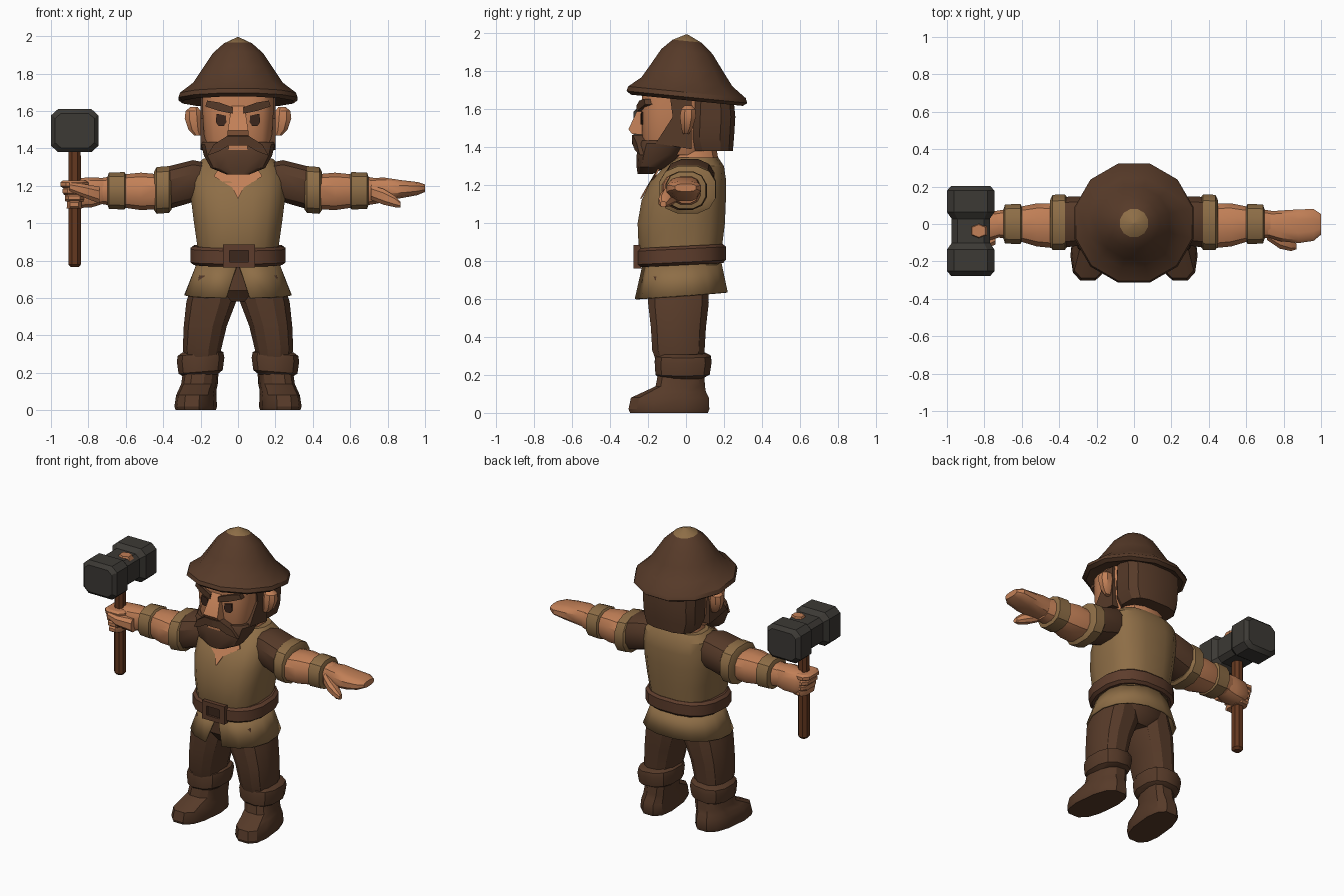
import bpy, bmesh, math


def material(name, rgb):
    m = bpy.data.materials.new(name)
    m.diffuse_color = (*rgb, 1)
    return m


BROWN = material("dark brown", (0.095, 0.043, 0.022))
LEATHER = material("leather", (0.11, 0.046, 0.025))
TAN = material("tan cloth", (0.27, 0.155, 0.062))
SKIN = material("skin", (0.54, 0.215, 0.095))
IRON = material("iron", (0.045, 0.041, 0.035))
WOOD = material("wood", (0.13, 0.04, 0.014))
DARK = material("eye brown", (0.045, 0.02, 0.012))


def finish(name, bm, mats, mirror=False, deform=None, rule=None):
    for v in bm.verts:
        if deform:
            v.co = deform(*v.co)
    bmesh.ops.recalc_face_normals(bm, faces=bm.faces)
    for f in bm.faces:
        if rule:
            f.material_index = rule(f.calc_center_median())
    me = bpy.data.meshes.new(name)
    bm.to_mesh(me)
    bm.free()
    for m in mats:
        me.materials.append(m)
    ob = bpy.data.objects.new(name, me)
    bpy.context.collection.objects.link(ob)
    if mirror:
        ob.modifiers.new("mirror", 'MIRROR')
    return ob


def loft(name, axis, rings, *mats, n=12, p=0.8, cap=True, **kw):
    """Skin superellipse rings (t, centre a, centre b, radius a, radius b) along an axis."""
    bm = bmesh.new()
    norm = math.cos(math.pi / n) ** p
    loops = []
    for t, ca, cb, ra, rb in rings:
        loop = []
        for k in range(n):
            ang = (k + 0.5) * math.tau / n
            c, s = math.cos(ang), math.sin(ang)
            a = ca + ra * math.copysign(abs(c) ** p, c) / norm
            b = cb + rb * math.copysign(abs(s) ** p, s) / norm
            loop.append(bm.verts.new({'x': (t, a, b), 'y': (a, t, b), 'z': (a, b, t)}[axis]))
        loops.append(loop)
    for lo, hi in zip(loops, loops[1:]):
        for k in range(n):
            j = (k + 1) % n
            bm.faces.new((lo[k], lo[j], hi[j], hi[k]))
    if cap:
        bm.faces.new(loops[0])
        bm.faces.new(loops[-1])
    return finish(name, bm, mats, **kw)


def prism(name, axis, pts, lo, hi, *mats, **kw):
    """Extrude an outline along x (outline y,z) or along y (outline x,z)."""
    bm = bmesh.new()
    put = lambda t, a, b: (t, a, b) if axis == 'x' else (a, t, b)
    A = [bm.verts.new(put(lo, *q)) for q in pts]
    B = [bm.verts.new(put(hi, *q)) for q in pts]
    bm.faces.new(A)
    bm.faces.new(B)
    for k in range(len(pts)):
        j = (k + 1) % len(pts)
        bm.faces.new((A[k], A[j], B[j], B[k]))
    return finish(name, bm, mats, **kw)


def rect(x0, x1, z0, z1):
    return [(x0, z0), (x1, z0), (x1, z1), (x0, z1)]


# hat, tilted back, with a tan tip
hat = [(1.68, 0.19), (1.648, 0.295), (1.665, 0.318), (1.69, 0.31), (1.745, 0.24),
       (1.82, 0.19), (1.905, 0.135), (1.96, 0.075), (1.995, 0.004)]
loft("hat", 'z', [(z, 0, 0.005, r, r) for z, r in hat], BROWN, TAN, n=12, p=1,
     deform=lambda x, y, z: (x, y, z - 0.1 * y), rule=lambda c: int(c.z > 1.965))

# head, hair and beard
loft("head", 'z', [(1.36, 0, -0.06, 0.15, 0.15), (1.45, 0, -0.06, 0.18, 0.17),
                   (1.6, 0, -0.06, 0.19, 0.175), (1.69, 0, -0.06, 0.19, 0.17)], SKIN, n=16, p=0.6)
loft("hair", 'z', [(1.38, 0, 0.135, 0.17, 0.112), (1.45, 0, 0.125, 0.195, 0.128),
                   (1.56, 0, 0.13, 0.2, 0.13), (1.66, 0, 0.13, 0.2, 0.12)], BROWN, p=0.65)
loft("beard", 'z', [(1.26, 0, -0.215, 0.06, 0.04), (1.295, 0, -0.18, 0.145, 0.08),
                    (1.36, 0, -0.14, 0.182, 0.12), (1.42, 0, -0.115, 0.197, 0.135),
                    (1.435, 0, -0.11, 0.19, 0.13)], BROWN, n=16, p=0.65)
prism("sideburn", 'x', [(-0.085, 1.67), (-0.07, 1.56), (-0.16, 1.42), (0.03, 1.39), (0.03, 1.67)],
      0.15, 0.2, BROWN, mirror=True)
prism("moustache", 'y', [(0, 1.465), (0.06, 1.465), (0.13, 1.42), (0.165, 1.36), (0.1, 1.385),
                         (0.05, 1.415), (0, 1.415)], -0.285, -0.2, BROWN, mirror=True,
      deform=lambda x, y, z: (x, y + 1.5 * x * x, z))
prism("mouth", 'y', rect(-0.05, 0.05, 1.39, 1.415), -0.262, -0.24, SKIN)
prism("nose", 'x', [(-0.2, 1.65), (-0.245, 1.62), (-0.303, 1.495), (-0.285, 1.47), (-0.2, 1.465)],
      -0.055, 0.055, SKIN, deform=lambda x, y, z: (x * (0.65 if z > 1.55 else 1), y, z))
prism("eye", 'y', [(0.062, 1.54), (0.075, 1.52), (0.105, 1.52), (0.118, 1.54), (0.115, 1.585), (0.065, 1.575)],
      -0.24, -0.231, DARK, mirror=True, deform=lambda x, y, z: (x, y + 0.6 * x * x - 0.003, z))
prism("eyebrow", 'y', [(0.03, 1.585), (0.1, 1.6), (0.175, 1.625), (0.165, 1.655), (0.1, 1.645), (0.03, 1.62)],
      -0.262, -0.2, BROWN, mirror=True, deform=lambda x, y, z: (x, y + 1.5 * x * x, z))
loft("ear", 'z', [(1.47, 0.215, 0.0, 0.02, 0.015), (1.5, 0.23, 0.005, 0.035, 0.03),
                  (1.56, 0.24, 0.01, 0.045, 0.042), (1.6, 0.24, 0.012, 0.04, 0.038),
                  (1.62, 0.235, 0.012, 0.02, 0.02)], SKIN, n=8, p=0.9, mirror=True)
loft("neck", 'z', [(1.25, 0, 0.03, 0.17, 0.14), (1.34, 0, 0.05, 0.15, 0.12),
                   (1.45, 0, 0.04, 0.13, 0.11)], SKIN)

# shirt with a V neck
loft("shirt", 'z', [(0.78, 0, -0.02, 0.21, 0.2), (0.88, 0, -0.03, 0.218, 0.22),
                    (1.0, 0, -0.025, 0.235, 0.23), (1.12, 0, -0.012, 0.25, 0.222),
                    (1.22, 0, 0.012, 0.25, 0.2), (1.3, 0, 0.045, 0.235, 0.155),
                    (1.345, 0, 0.06, 0.185, 0.11)], TAN, n=16, p=0.72)
prism("neck_opening", 'y', [(0, 1.13), (0.03, 1.19), (0.13, 1.25), (0.1, 1.3), (-0.1, 1.3),
                            (-0.13, 1.25), (-0.03, 1.19)], -0.005, 0.004, SKIN,
      deform=lambda x, y, z: (x, y - 0.237 + 0.55 * (z - 1.13) + 0.6 * x * x, z))

# belt, buckle and skirt
loft("belt", 'z', [(0.78, 0, -0.025, 0.235, 0.22), (0.795, 0, -0.025, 0.255, 0.235),
                   (0.865, 0, -0.025, 0.255, 0.235), (0.88, 0, -0.025, 0.235, 0.22)], LEATHER,
     n=16, p=0.8, deform=lambda x, y, z: (x, y, z + 0.05 * y))
prism("buckle_plate", 'y', rect(-0.07, 0.075, 0.77, 0.875), -0.265, -0.24, DARK)
for i, r in enumerate([(-0.08, 0.09, 0.855, 0.885), (-0.08, 0.09, 0.762, 0.792),
                       (-0.08, -0.045, 0.762, 0.885), (0.055, 0.09, 0.762, 0.885)]):
    prism(f"buckle_bar_{i + 1}", 'y', rect(*r), -0.278, -0.235, LEATHER)


def skirt_shape(x, y, z):
    if z > 0.75 and y < 0 and abs(x) < 0.06:
        x = 0                                   # pinch the top of the front slit
    return (x, y, z + (0.07 * y if z < 0.7 else 0))


skirt = loft("skirt", 'z', [(0.8, 0, -0.02, 0.215, 0.205), (0.62, 0, -0.025, 0.285, 0.245)], TAN,
             n=16, p=0.92, cap=False, deform=skirt_shape)
bm = bmesh.new()
bm.from_mesh(skirt.data)
slit = [f for f in bm.faces if abs(f.calc_center_median().x) < 0.01 and f.calc_center_median().y < 0]
bmesh.ops.delete(bm, geom=slit, context='FACES')
bm.to_mesh(skirt.data)
bm.free()
skirt.modifiers.new("thickness", 'SOLIDIFY').thickness = 0.012

# trousers and boots
loft("hips", 'z', [(0.58, 0, -0.04, 0.1, 0.12), (0.64, 0, -0.035, 0.2, 0.165),
                   (0.8, 0, -0.02, 0.19, 0.18)], BROWN)
loft("trouser_leg", 'z', [(0.72, 0.12, -0.04, 0.11, 0.155), (0.58, 0.143, -0.04, 0.133, 0.16),
                          (0.45, 0.175, -0.04, 0.115, 0.145), (0.33, 0.192, -0.04, 0.103, 0.138),
                          (0.25, 0.195, -0.03, 0.09, 0.12)], BROWN, mirror=True)
loft("boot_cuff", 'z', [(0.185, 0.2, -0.025, 0.09, 0.115), (0.205, 0.2, -0.018, 0.118, 0.143),
                        (0.27, 0.2, -0.015, 0.127, 0.15), (0.3, 0.2, -0.015, 0.122, 0.145),
                        (0.315, 0.2, -0.02, 0.1, 0.12)], BROWN, mirror=True,
     deform=lambda x, y, z: (x, y, z - 0.08 * (x - 0.2)))
loft("boot", 'z', [(0, 0.222, -0.09, 0.1, 0.205), (0.02, 0.222, -0.09, 0.106, 0.213),
                   (0.08, 0.22, -0.085, 0.1, 0.205), (0.11, 0.215, -0.06, 0.095, 0.165),
                   (0.14, 0.208, -0.03, 0.093, 0.13), (0.22, 0.2, -0.025, 0.09, 0.12)], BROWN,
     p=0.75, mirror=True, deform=lambda x, y, z: (x - 0.1 * (y + 0.05), y, z))

# arms
loft("sleeve", 'x', [(0.16, 0.03, 1.225, 0.1, 0.095), (0.24, 0.02, 1.225, 0.13, 0.112),
                     (0.37, 0.01, 1.19, 0.135, 0.115)], BROWN, mirror=True)
loft("sleeve_cuff", 'x', [(0.355, 0.01, 1.182, 0.13, 0.11), (0.37, 0.01, 1.18, 0.148, 0.125),
                          (0.435, 0.008, 1.175, 0.148, 0.125), (0.45, 0.005, 1.172, 0.12, 0.1)],
     TAN, mirror=True)
loft("forearm", 'x', [(0.42, -0.01, 1.168, 0.12, 0.093), (0.52, -0.005, 1.17, 0.115, 0.1),
                      (0.62, 0, 1.172, 0.09, 0.088), (0.75, 0, 1.172, 0.068, 0.066)],
     SKIN, mirror=True)
loft("wristband", 'x', [(0.598, 0, 1.173, 0.09, 0.088), (0.608, 0, 1.173, 0.108, 0.1),
                        (0.69, 0, 1.173, 0.104, 0.097), (0.7, 0, 1.173, 0.07, 0.07)],
     TAN, mirror=True)

# open hand
loft("open_hand", 'x', [(0.7, 0, 1.175, 0.065, 0.065), (0.78, -0.01, 1.182, 0.082, 0.062),
                        (0.88, -0.012, 1.182, 0.09, 0.047), (0.96, -0.005, 1.185, 0.085, 0.035),
                        (1.0, -0.002, 1.187, 0.055, 0.02)], SKIN, p=0.7)
loft("thumb", 'x', [(0.71, -0.05, 1.165, 0.035, 0.04), (0.78, -0.09, 1.14, 0.042, 0.042),
                    (0.84, -0.115, 1.115, 0.03, 0.03), (0.868, -0.12, 1.1, 0.015, 0.015)], SKIN, n=8)

# fist: palm, four wrapped fingers and a thumb
loft("palm", 'x', [(-0.7, 0, 1.175, 0.065, 0.065), (-0.78, -0.01, 1.165, 0.08, 0.08),
                   (-0.87, -0.01, 1.16, 0.07, 0.08), (-0.9, -0.01, 1.16, 0.05, 0.06)], SKIN, p=0.7)
for i in range(4):
    z, inset = 1.1 + 0.036 * i, 0.012 * (3 - i)
    loft(f"finger_{i + 1}", 'z', [(z - 0.021, -0.875, -0.04, 0.06 - inset / 2, 0.07),
                                  (z - 0.01, -0.875, -0.04, 0.075 - inset, 0.085),
                                  (z + 0.01, -0.875, -0.04, 0.075 - inset, 0.085),
                                  (z + 0.021, -0.875, -0.04, 0.06 - inset / 2, 0.07)], SKIN, n=8, p=0.6)
loft("fist_thumb", 'x', [(-0.74, -0.07, 1.15, 0.04, 0.045), (-0.83, -0.115, 1.175, 0.032, 0.035),
                         (-0.9, -0.12, 1.195, 0.02, 0.022)], SKIN, n=8)

# hammer
X, Y, Z = -0.873, -0.037, 1.495
loft("hammer_handle", 'z', [(0.765, X, Y, 0.022, 0.022), (0.78, X, Y, 0.034, 0.036),
                            (1.1, X, Y, 0.034, 0.036), (1.4, X, Y, 0.032, 0.034)], WOOD, n=8, p=0.9)
sizes = [(-0.24, 0.105, 0.092), (-0.215, 0.127, 0.115), (-0.1, 0.127, 0.115), (-0.065, 0.102, 0.09)]
sizes += [(-t, a, b) for t, a, b in reversed(sizes)]
loft("hammer_head", 'y', [(Y + t, X, Z, a, b) for t, a, b in sizes], IRON, n=8, p=0.4)
loft("handle_wedge", 'z', [(1.57, -0.83, Y, 0.045, 0.038), (1.598, -0.83, Y, 0.035, 0.03)], SKIN, n=6)

# smooth shading with sharp creases
bpy.ops.object.select_all(action='SELECT')
bpy.context.view_layer.objects.active = skirt
bpy.ops.object.shade_smooth_by_angle(angle=math.radians(32))
